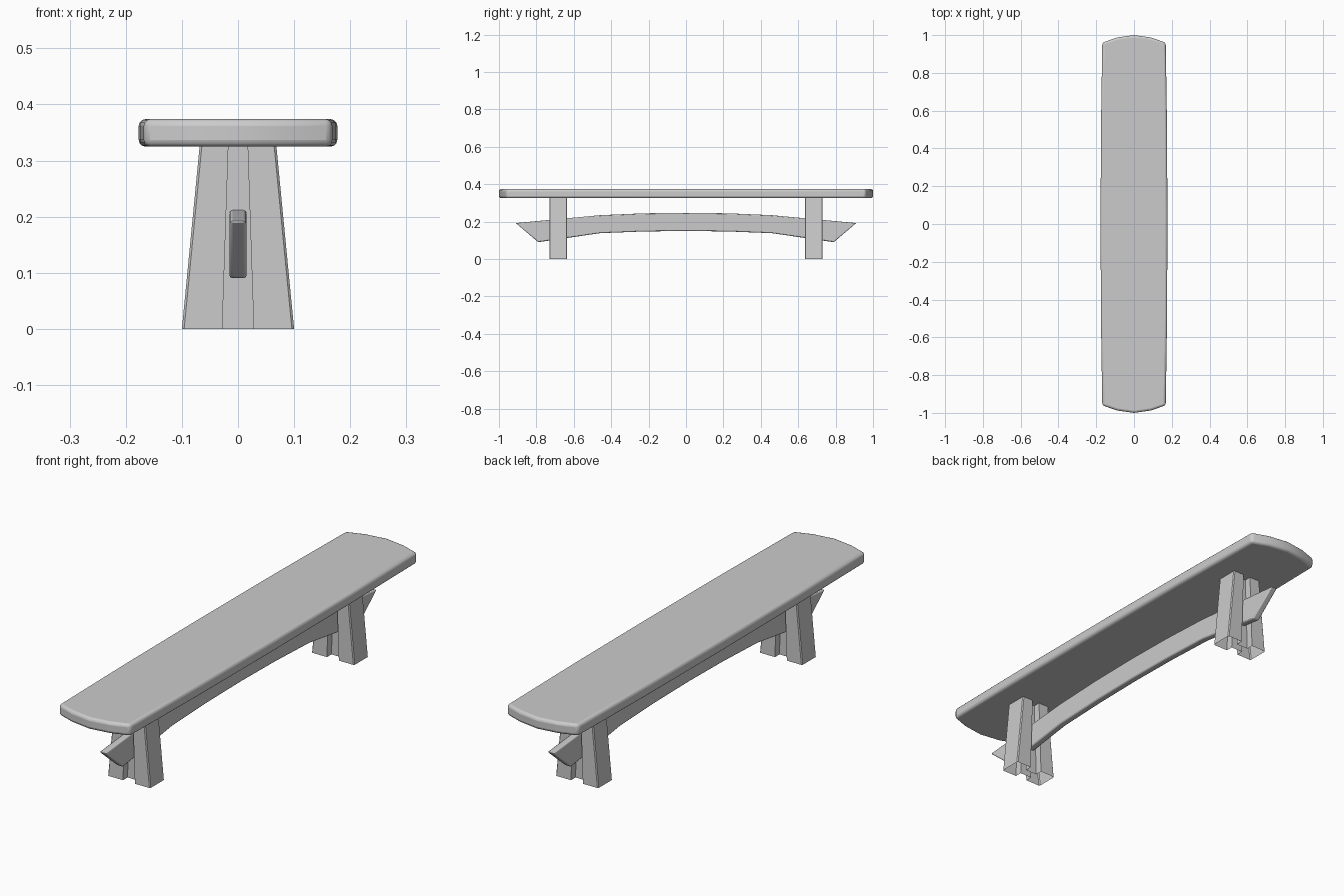
import bpy, bmesh
from mathutils import Vector

if "Cube" in bpy.data.objects:
    bpy.data.objects.remove(bpy.data.objects["Cube"])


def finish(name, bm, bevel=0.0, segments=2):
    bmesh.ops.recalc_face_normals(bm, faces=bm.faces)
    mesh = bpy.data.meshes.new(name)
    bm.to_mesh(mesh)
    bm.free()
    obj = bpy.data.objects.new(name, mesh)
    bpy.context.collection.objects.link(obj)
    if bevel:
        mod = obj.modifiers.new("rounded_edges", 'BEVEL')
        mod.width = bevel
        mod.segments = segments
        mod.limit_method = 'ANGLE'
        mod.angle_limit = 0.6
    bpy.ops.object.select_all(action='DESELECT')
    obj.select_set(True)
    bpy.context.view_layer.objects.active = obj
    bpy.ops.object.shade_smooth_by_angle(angle=0.6)
    return obj


def prism(name, outline, offset, bevel, segments=2):
    """Extrude a closed outline along an offset vector."""
    bm = bmesh.new()
    face = bm.faces.new([bm.verts.new(p) for p in outline])
    ext = bmesh.ops.extrude_face_region(bm, geom=[face])
    verts = [v for v in ext["geom"] if isinstance(v, bmesh.types.BMVert)]
    bmesh.ops.translate(bm, verts=verts, vec=Vector(offset))
    return finish(name, bm, bevel, segments)


# Seat plank: slightly bowed sides and arched ends
quarter = [(0.177, 0), (0.175, 0.5), (0.168, 0.96), (0.09, 0.987), (0, 1)]
half = quarter + [(-x, y) for x, y in quarter[-2::-1]]
seat_outline = half + [(-x, -y) for x, y in half[1:-1]]
prism("seat", [(x, y, 0.325) for x, y in seat_outline], (0, 0, 0.049), 0.012, 3)

# Arched stretcher running through both legs, with undercut ends
top = [(0, 0.247), (0.23, 0.244), (0.46, 0.234), (0.91, 0.192)]
bottom = [(0.79, 0.09), (0.46, 0.138), (0.23, 0.147), (0, 0.15)]
right = top + bottom
left = [(-y, z) for y, z in right[-2:0:-1]]
prism("stretcher", [(-0.015, y, z) for y, z in right + left], (0.03, 0, 0), 0.005)


# Tapered legs with an H-shaped section, grooved on both broad faces
def leg_ring(width, groove, z, y0):
    t, web, c = 0.0475, 0.017, 0.004
    q = [(width, t - c), (width - c, t), (groove, t), (groove, web)]
    h = q + [(-x, y) for x, y in reversed(q)]
    return [(x, y + y0, z) for x, y in h + [(-x, -y) for x, y in h]]


for name, y0 in (("front_leg", -0.683), ("back_leg", 0.683)):
    bm = bmesh.new()
    low = [bm.verts.new(p) for p in leg_ring(0.1, 0.028, 0, y0)]
    high = [bm.verts.new(p) for p in leg_ring(0.068, 0.017, 0.33, y0)]
    n = len(low)
    for i in range(n):
        j = (i + 1) % n
        bm.faces.new((low[i], low[j], high[j], high[i]))
    finish(name, bm)
